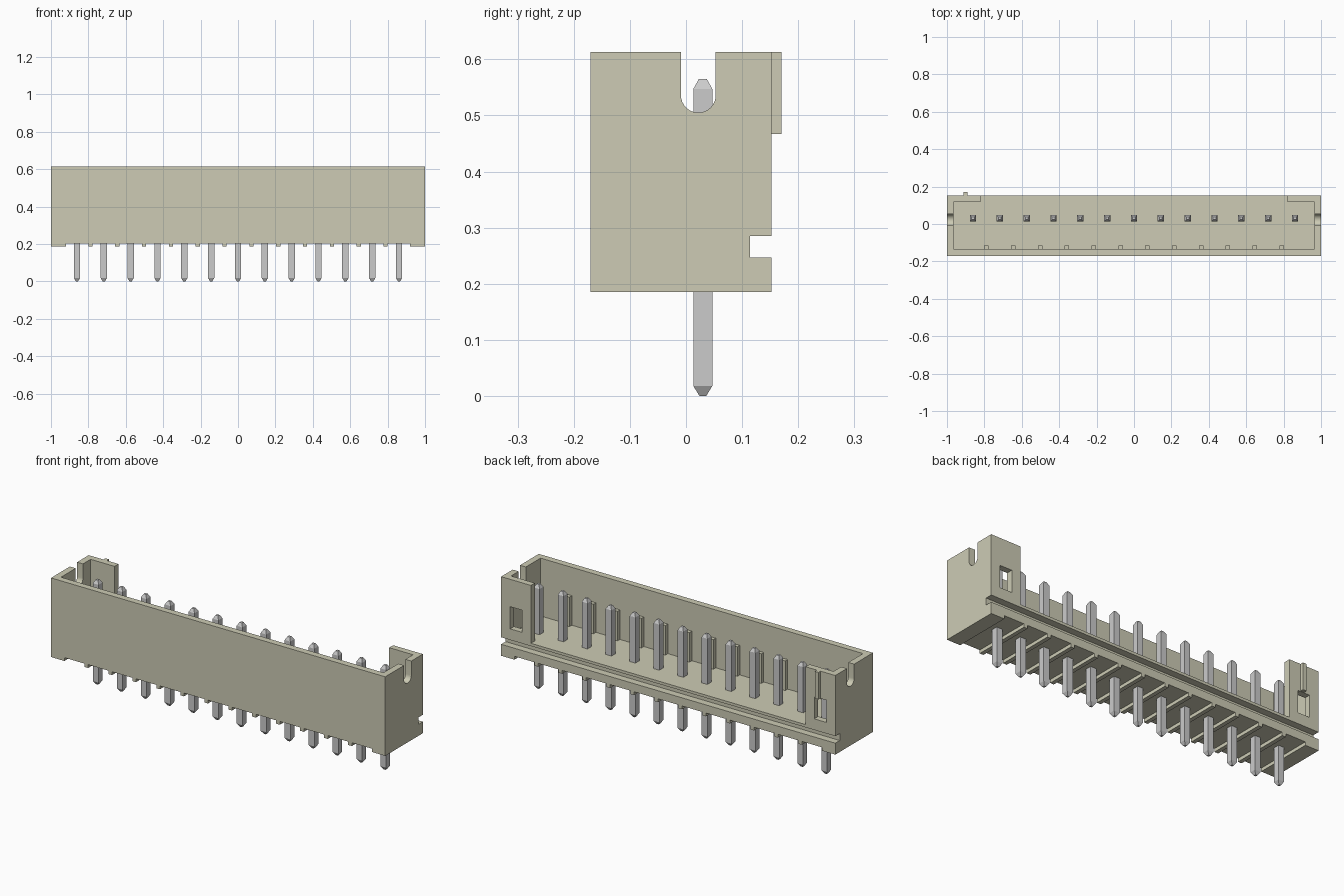
import bpy, bmesh, math

cube = bpy.data.objects.get("Cube")
if cube:
    bpy.data.objects.remove(cube, do_unlink=True)


def material(name, color):
    m = bpy.data.materials.new(name)
    m.use_nodes = True
    m.diffuse_color = color
    bsdf = next(n for n in m.node_tree.nodes if n.type == 'BSDF_PRINCIPLED')
    bsdf.inputs["Base Color"].default_value = color
    return m


BEIGE = material("beige plastic", (0.61, 0.60, 0.46, 1))
METAL = material("grey metal", (0.60, 0.60, 0.60, 1))


def add_box(bm, x0, x1, y0, y1, z0, z1):
    verts = bmesh.ops.create_cube(bm, size=1)["verts"]
    for v in verts:
        v.co = (x1 if v.co.x > 0 else x0,
                y1 if v.co.y > 0 else y0,
                z1 if v.co.z > 0 else z0)


def finish(name, bm, mat):
    bmesh.ops.recalc_face_normals(bm, faces=bm.faces)
    me = bpy.data.meshes.new(name)
    bm.to_mesh(me)
    bm.free()
    me.materials.append(mat)
    ob = bpy.data.objects.new(name, me)
    bpy.context.collection.objects.link(ob)
    return ob


def boxes(name, dims, mat=BEIGE):
    bm = bmesh.new()
    for d in dims:
        add_box(bm, *d)
    return finish(name, bm, mat)


def combine(target, tool, operation='DIFFERENCE'):
    """Apply a boolean and discard the tool object."""
    mod = target.modifiers.new("boolean", 'BOOLEAN')
    mod.operation = operation
    mod.solver = 'EXACT'
    mod.object = tool
    deps = bpy.context.evaluated_depsgraph_get()
    result = bpy.data.meshes.new_from_object(target.evaluated_get(deps))
    target.modifiers.clear()
    target.data = result
    bpy.data.objects.remove(tool, do_unlink=True)


PITCH = 0.1435
PINS = [(i - 6) * PITCH for i in range(13)]
RIBS = [(i - 5.5) * PITCH for i in range(12)]
FRONT, BACK, BOTTOM, TOP, FLOOR = -0.17, 0.152, 0.185, 0.613, 0.30

# Housing: solid block hollowed from above, with an open back
housing = boxes("housing", [(-1, 1, FRONT, BACK, BOTTOM, TOP)])
combine(housing, boxes("cavity_cutter", [(-0.965, 0.965, -0.135, 0.118, FLOOR, 0.8)]))
combine(housing, boxes("back_opening_cutter", [(-0.822, 0.822, 0.05, 0.3, FLOOR, 0.8)]))

# Long groove low on the back
combine(housing, boxes("groove_cutter", [(-1.1, 1.1, 0.114, 0.3, 0.247, 0.285)]))

# Windows in the two back tabs
combine(housing, boxes("window_cutter", [(s * 0.91 - 0.036, s * 0.91 + 0.036, 0.08, 0.3, 0.345, 0.465)
                                         for s in (-1, 1)]))

# Channels under the housing, leaving end feet and cross ribs
edges = [-0.92] + [r + d for r in RIBS for d in (-0.011, 0.011)] + [0.92]
combine(housing, boxes("channel_cutter", [(a, b, -0.3, 0.3, 0.1, 0.203)
                                          for a, b in zip(edges[::2], edges[1::2])]))

# Round-bottomed slot through both end walls
bm = bmesh.new()
cy, cz, r = 0.022, 0.536, 0.031
profile = [(cy - r, 0.8)]
profile += [(cy + r * math.cos(t), cz + r * math.sin(t))
            for t in [math.pi + math.pi * k / 16 for k in range(17)]]
profile += [(cy + r, 0.8)]
face = bm.faces.new([bm.verts.new((-1.2, y, z)) for y, z in profile])
ext = bmesh.ops.extrude_face_region(bm, geom=[face])["geom"]
for v in ext:
    if isinstance(v, bmesh.types.BMVert):
        v.co.x = 1.2
combine(housing, finish("slot_cutter", bm, BEIGE))

# Ribs on the inside of the front wall, and the key on one back tab
boxes("inner_ribs", [(x - 0.012, x + 0.012, -0.137, -0.114, FLOOR - 0.005, 0.46) for x in RIBS])
boxes("key_rib", [(-0.912, -0.89, BACK - 0.005, 0.17, 0.467, TOP)])

# Square pins with tapered ends
for i, x in enumerate(PINS):
    bm = bmesh.new()
    rings = []
    for z, h in ((0, 0.006), (0.018, 0.017), (0.547, 0.017), (0.565, 0.007)):
        rings.append([bm.verts.new((x + sx * h, 0.03 + sy * h, z))
                      for sx, sy in ((-1, -1), (1, -1), (1, 1), (-1, 1))])
    for a, b in zip(rings, rings[1:]):
        for k in range(4):
            bm.faces.new((a[k], a[(k + 1) % 4], b[(k + 1) % 4], b[k]))
    bm.faces.new(rings[0])
    bm.faces.new(rings[-1])
    finish(f"pin_{i + 1}", bm, METAL)

# Smooth the round slots while keeping edges sharp
bpy.ops.object.select_all(action='DESELECT')
housing.select_set(True)
bpy.context.view_layer.objects.active = housing
bpy.ops.object.shade_smooth_by_angle(angle=math.radians(30))
